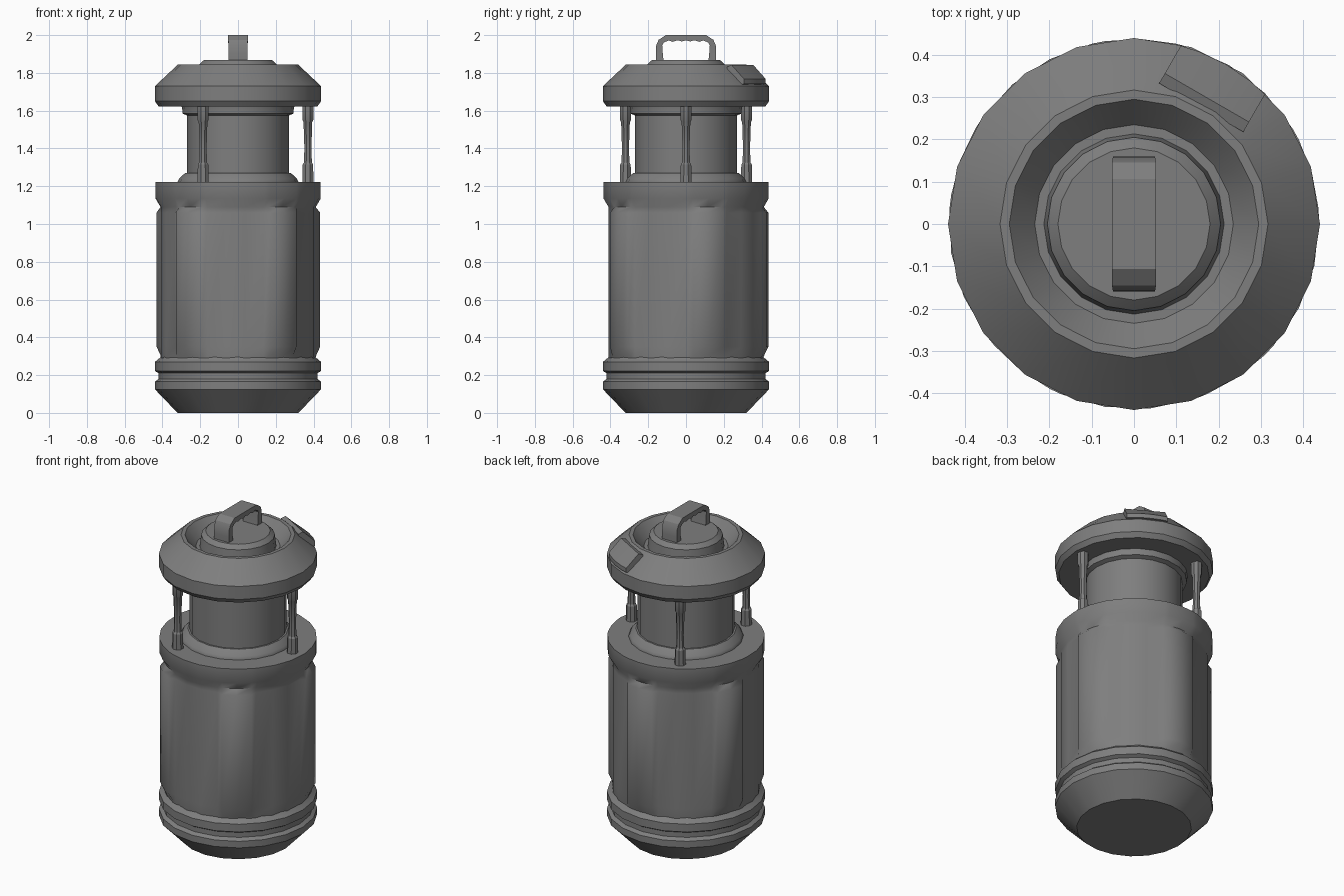
import bpy, bmesh
from math import sin, cos, radians, sqrt
from mathutils import Matrix

if "Cube" in bpy.data.objects:
    bpy.data.objects.remove(bpy.data.objects["Cube"])

ROUND = [i * 18 for i in range(20)]
GREY = bpy.data.materials.new("dark_grey")
GREY.diffuse_color = (.21, .21, .21, 1)
GREY.use_nodes = True
GREY.node_tree.nodes["Principled BSDF"].inputs["Base Color"].default_value = GREY.diffuse_color


def finish(name, bm, angle=30):
    bmesh.ops.recalc_face_normals(bm, faces=bm.faces)
    me = bpy.data.meshes.new(name)
    bm.to_mesh(me)
    bm.free()
    me.materials.append(GREY)
    ob = bpy.data.objects.new(name, me)
    bpy.context.collection.objects.link(ob)
    bpy.ops.object.select_all(action='DESELECT')
    ob.select_set(True)
    bpy.context.view_layer.objects.active = ob
    bpy.ops.object.shade_smooth_by_angle(angle=radians(angle))
    return ob


def skin(name, rings, angle=30):
    """Join closed rings of points and cap both ends."""
    bm = bmesh.new()
    vs = [[bm.verts.new(p) for p in ring] for ring in rings]
    n = len(rings[0])
    for a, b in zip(vs, vs[1:]):
        for i in range(n):
            j = (i + 1) % n
            bm.faces.new((a[i], a[j], b[j], b[i]))
    bm.faces.new(vs[0])
    bm.faces.new(vs[-1])
    return finish(name, bm, angle)


def ring(r, z, angles=ROUND, x=0, y=0):
    return [(x + r * cos(radians(a)), y + r * sin(radians(a)), z) for a in angles]


def lathe(name, profile, angles=ROUND, x=0, y=0):
    return skin(name, [ring(r, z, angles, x, y) for r, z in profile])


# Base with two bands
lathe("base", [(.32, 0), (.44, .125), (.44, .165), (.42, .18), (.42, .21),
               (.44, .222), (.44, .27), (.41, .295), (.40, .31)])

# Main body and shoulder: five raised panels (5 to 27 degrees, repeated)
body_angles = [72 * k + a for k in range(5) for a in (1, 5, 16, 27, 31, 45, 59)]
panel = (5, 16, 27)
rings = []
for raised, core, z in [(.41, .41, .28), (.412, .412, .30), (.4365, .413, .35),
                        (.4365, .413, 1.06), (.412, .412, 1.09), (.438, .438, 1.135),
                        (.438, .438, 1.222), (.30, .30, 1.222)]:
    rings.append([((raised if a % 72 in panel else core) * cos(radians(a)),
                   (raised if a % 72 in panel else core) * sin(radians(a)), z)
                  for a in body_angles])
skin("body", rings, 65)

# Cuff around the column
lathe("cuff", [(.32, 1.21), (.32, 1.224), (.312, 1.24), (.28, 1.27), (.26, 1.27)])

# Inner column and collar
lathe("column", [(.27, 1.2), (.27, 1.575), (.295, 1.585), (.295, 1.605), (.30, 1.63)])

# Lid with recessed top
lathe("lid", [(.42, 1.622), (.44, 1.65), (.44, 1.73), (.317, 1.845), (.295, 1.845),
              (.235, 1.775), (.18, 1.775)])

# Cap in the recess
lathe("cap", [(.215, 1.76), (.205, 1.845), (.20, 1.85), (.18, 1.868)])

# Posts
for k in range(3):
    a = radians(120 * k)
    lathe("post_%d" % (k + 1),
          [(.032, 1.21), (.03, 1.315), (.023, 1.325), (.02, 1.40), (.025, 1.54),
           (.031, 1.55), (.031, 1.63)], [22.5 + 45 * i for i in range(8)],
          .37 * cos(a), .37 * sin(a))

# Raised tag on the lid slope
rings = []
for t in (-.115, -.07, 0, .07, .115):
    edge = sqrt(.436 ** 2 - t ** 2)
    rings.append([(.318, t, 1.80), (.318, t, 1.832), (.345, t, 1.842),
                  (edge, t, 1.768), (edge, t, 1.742), (edge - .03, t, 1.735)])
tag = skin("lid_tag", rings, 25)
tag.data.transform(Matrix.Rotation(radians(60), 4, 'Z'))

# Carry handle: half arch (outer y, z, inner y, z, half width), mirrored
half = [(.16, 1.86, .118, 1.86, .05), (.16, 1.90, .122, 1.89, .05),
        (.158, 1.945, .126, 1.945, .05), (.145, 1.975, .118, 1.96, .052),
        (.107, 2.0, .092, 1.972, .052), (.07, 2.0, .07, 1.964, .052),
        (.045, 2.0, .045, 1.973, .052), (.022, 2.0, .022, 1.966, .052)]
path = half + [(0, 2.0, 0, 1.973, .052)] + [(-a, b, -c, d, w) for a, b, c, d, w in half[::-1]]
skin("handle", [[(-w, oy, oz), (w, oy, oz), (w, iy, iz), (-w, iy, iz)]
                for oy, oz, iy, iz, w in path])
